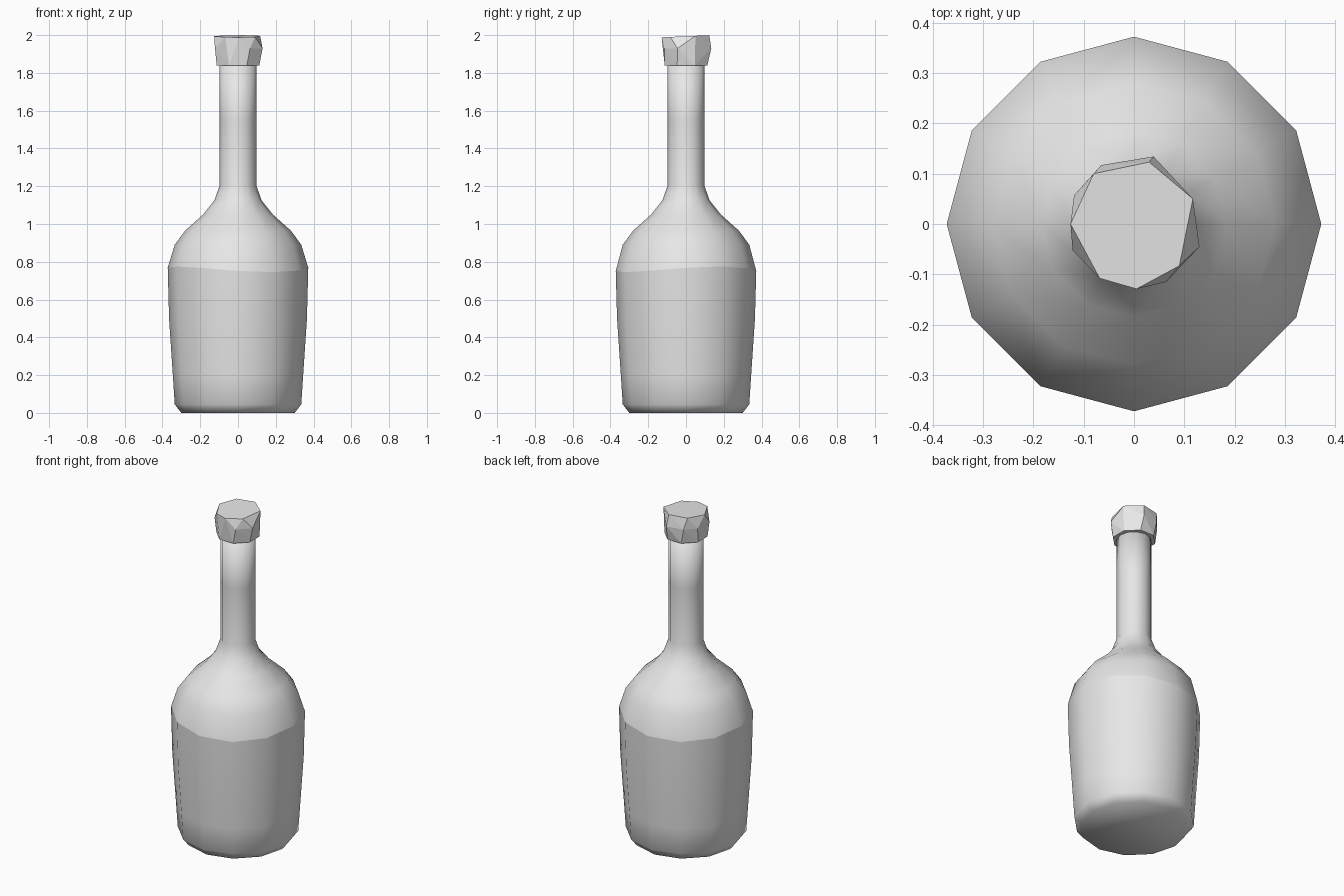
import bpy, bmesh, math

if "Cube" in bpy.data.objects:
    bpy.data.objects.remove(bpy.data.objects["Cube"])

glass = bpy.data.materials.new("pale_grey")
glass.diffuse_color = (0.8, 0.8, 0.8, 1)
glass.use_nodes = True
glass.node_tree.nodes["Principled BSDF"].inputs["Base Color"].default_value = glass.diffuse_color


def finish(bm, name, smooth):
    bmesh.ops.recalc_face_normals(bm, faces=bm.faces)
    for f in bm.faces:
        f.smooth = smooth
    me = bpy.data.meshes.new(name)
    bm.to_mesh(me)
    bm.free()
    me.materials.append(glass)
    ob = bpy.data.objects.new(name, me)
    bpy.context.collection.objects.link(ob)
    return ob


# Bottle: twelve-sided lathe of (radius, height)
profile = [(0.30, 0.0), (0.335, 0.045), (0.345, 0.20), (0.365, 0.50), (0.372, 0.76),
           (0.335, 0.89), (0.28, 0.965), (0.185, 1.05), (0.125, 1.125),
           (0.097, 1.205), (0.097, 1.55), (0.097, 1.86)]
SHOULDER = 4
N = 12
bm = bmesh.new()
rings = []
for j, (r, z) in enumerate(profile):
    ring = []
    for i in range(N):
        a = math.tau * i / N
        wave = 0.015 * math.sin(2 * a + 0.6) if j == SHOULDER else 0
        ring.append(bm.verts.new((r * math.cos(a), r * math.sin(a), z + wave)))
    rings.append(ring)
for lo, hi in zip(rings, rings[1:]):
    for i in range(N):
        k = (i + 1) % N
        bm.faces.new((lo[i], lo[k], hi[k], hi[i]))
bm.faces.new(rings[0][::-1])
bm.faces.new(rings[-1])
# Crease where the shoulder meets the body
for i in range(N):
    bm.edges.get((rings[SHOULDER][i], rings[SHOULDER][(i + 1) % N])).smooth = False
finish(bm, "bottle", True)

# Stopper: rough faceted lump, hull of three uneven rings
top = [(-0.126, 0), (-0.08, 0.1), (0.03, 0.123), (0.117, 0.05),
       (0.09, -0.083), (0.005, -0.129), (-0.068, -0.108)]
middle = [(-0.119, 0.057), (-0.065, 0.117), (0.039, 0.134),
          (0.13, -0.045), (0.064, -0.115), (-0.122, -0.052)]
bm = bmesh.new()
for x, y in top:
    bm.verts.new((x, y, 1.994 + 0.045 * y))
for x, y in middle:
    bm.verts.new((x, y, 1.93))
for i in range(8):
    a = math.tau * (i + 0.5) / 8
    bm.verts.new((0.122 * math.cos(a), 0.122 * math.sin(a), 1.84))
hull = bmesh.ops.convex_hull(bm, input=bm.verts)
bmesh.ops.dissolve_limit(bm, angle_limit=math.radians(2), verts=bm.verts, edges=bm.edges)
finish(bm, "stopper", False)
